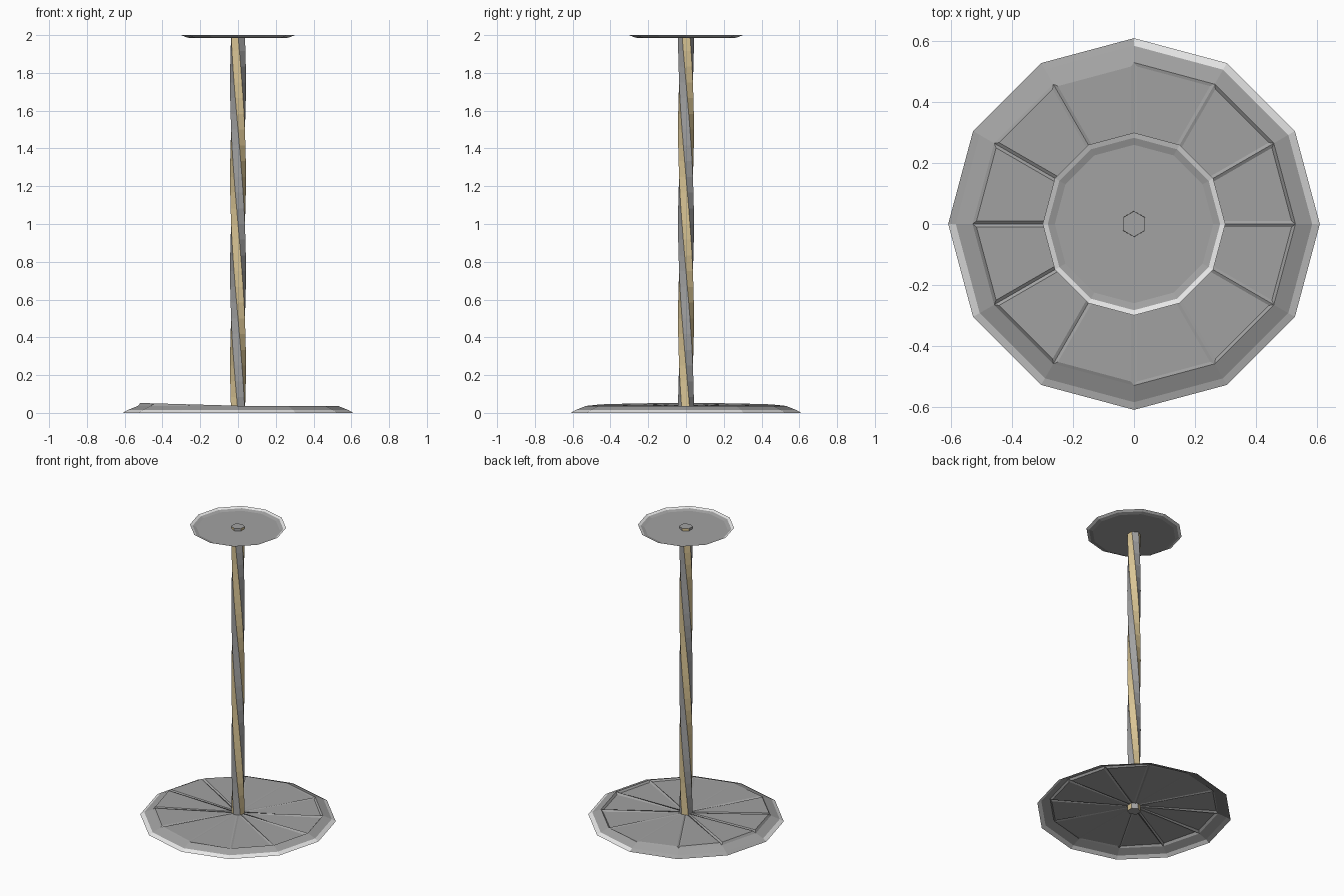
import bpy, bmesh, math

if "Cube" in bpy.data.objects:
    bpy.data.objects.remove(bpy.data.objects["Cube"])


def material(name, rgb):
    m = bpy.data.materials.new(name)
    m.diffuse_color = (*rgb, 1)
    m.use_nodes = True
    m.node_tree.nodes["Principled BSDF"].inputs["Base Color"].default_value = m.diffuse_color
    return m


grey = material("metal grey", (0.36, 0.36, 0.36))
light = material("light rim", (0.8, 0.8, 0.8))
tan = material("pale tan", (0.70, 0.56, 0.30))


def finish(bm, name, mats):
    me = bpy.data.meshes.new(name)
    bm.to_mesh(me)
    bm.free()
    for m in mats:
        me.materials.append(m)
    ob = bpy.data.objects.new(name, me)
    bpy.context.collection.objects.link(ob)
    return ob


def ring(bm, n, r, z, offset=0.0):
    return [bm.verts.new((r * math.cos(offset + i * math.tau / n),
                          r * math.sin(offset + i * math.tau / n), z)) for i in range(n)]


def bridge(bm, a, b):
    n = len(a)
    return [bm.faces.new((a[i], a[(i + 1) % n], b[(i + 1) % n], b[i])) for i in range(n)]


def dish(bm, profile, plain=()):
    """Twelve-sided thin sheet: light edge band, sloped rim, fan of wedges."""
    rings = [ring(bm, 12, r, z) for r, z in profile]
    for k, (a, b) in enumerate(zip(rings, rings[1:])):
        for i, f in enumerate(bridge(bm, a, b)):
            f.material_index = int(k == 0 and i not in plain)
    inner = rings[-1]
    centre = bm.verts.new((0, 0, profile[-1][1]))
    wedges = [bm.faces.new((inner[i], inner[(i + 1) % 12], centre)) for i in range(12)]
    bm.normal_update()
    return wedges


# Base plate: wedge panels inset between ribs, panels tilted towards one side
bm = bmesh.new()
wedges = dish(bm, [(0.61, 0), (0.585, 0.015), (0.53, 0.037)], plain=(3, 4, 5))
bmesh.ops.inset_individual(bm, faces=wedges, thickness=0.01, use_even_offset=True)
for v in {v for f in wedges for v in f.verts}:
    v.co.z = 0.038 - 0.028 * v.co.x
finish(bm, "base_plate", [grey, light])

# Top plate: shallow upturned dish
bm = bmesh.new()
dish(bm, [(0.30, 2.0), (0.283, 1.992), (0.26, 1.985)])
finish(bm, "top_plate", [grey, light])

# Twisted six-sided pole with alternating coloured faces
bm = bmesh.new()
steps = 24
rings = [ring(bm, 6, 0.042, 2.0 * k / steps, math.radians(30 - 240 * k / steps))
         for k in range(steps + 1)]
for a, b in zip(rings, rings[1:]):
    for i, f in enumerate(bridge(bm, a, b)):
        f.material_index = 1 if i % 2 else 0
bm.faces.new(rings[0][::-1])
bm.faces.new(rings[-1])
finish(bm, "twisted_pole", [grey, tan])
